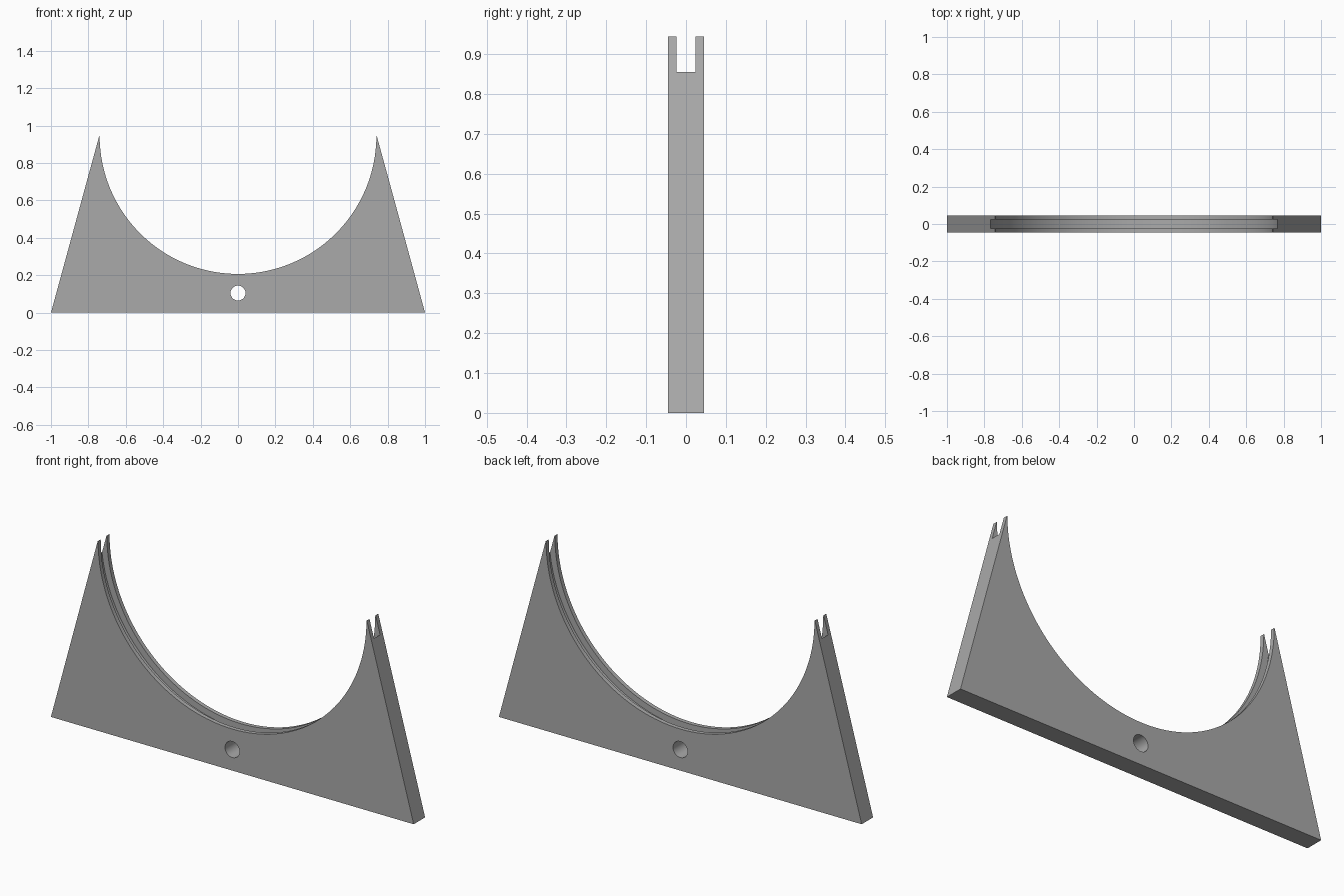
import bpy, bmesh, math

cube = bpy.data.objects.get("Cube")
if cube:
    bpy.data.objects.remove(cube)

HALF_DEPTH = 0.045
HEIGHT = 0.945
CRADLE_Z = 0.947

grey = bpy.data.materials.new("plain grey")
grey.use_nodes = True
colour = (0.4, 0.4, 0.4, 1)
grey.diffuse_color = colour
grey.node_tree.nodes["Principled BSDF"].inputs["Base Color"].default_value = colour


def prism(name, outline, half_depth):
    """Extrude an (x, z) outline along y, centred on y = 0."""
    bm = bmesh.new()
    face = bm.faces.new([bm.verts.new((x, -half_depth, z)) for x, z in outline])
    result = bmesh.ops.extrude_face_region(bm, geom=[face])
    verts = [v for v in result["geom"] if isinstance(v, bmesh.types.BMVert)]
    bmesh.ops.translate(bm, verts=verts, vec=(0, 2 * half_depth, 0))
    bmesh.ops.recalc_face_normals(bm, faces=bm.faces)
    mesh = bpy.data.meshes.new(name)
    bm.to_mesh(mesh)
    bm.free()
    mesh.materials.append(grey)
    obj = bpy.data.objects.new(name, mesh)
    bpy.context.collection.objects.link(obj)
    return obj


def circle(radius, z, count, floor=-1):
    angles = [2 * math.pi * i / count for i in range(count)]
    return [(radius * math.cos(a), max(floor, z + radius * math.sin(a))) for a in angles]


# Tapered plate
stand = prism("cradle_stand", [(-1, 0), (1, 0), (0.742, HEIGHT), (-0.742, HEIGHT)], HALF_DEPTH)

# Round cradle, narrow groove with a small flat floor, and the through hole
cutters = [
    prism("cradle_cutter", circle(0.74, CRADLE_Z, 160), 0.1),
    prism("groove_cutter", circle(0.772, CRADLE_Z, 160, floor=0.177), 0.024),
    prism("hole_cutter", circle(0.04, 0.105, 48), 0.1),
]
bpy.context.view_layer.objects.active = stand
for cutter in cutters:
    cutter.hide_render = True
    cut = stand.modifiers.new(cutter.name, "BOOLEAN")
    cut.operation = "DIFFERENCE"
    cut.solver = "EXACT"
    cut.object = cutter
    bpy.ops.object.modifier_apply(modifier=cut.name)
    bpy.data.objects.remove(cutter)

# Smooth curved walls, crisp corners
bpy.ops.object.select_all(action="DESELECT")
stand.select_set(True)
bpy.ops.object.shade_smooth_by_angle(angle=math.radians(30))
